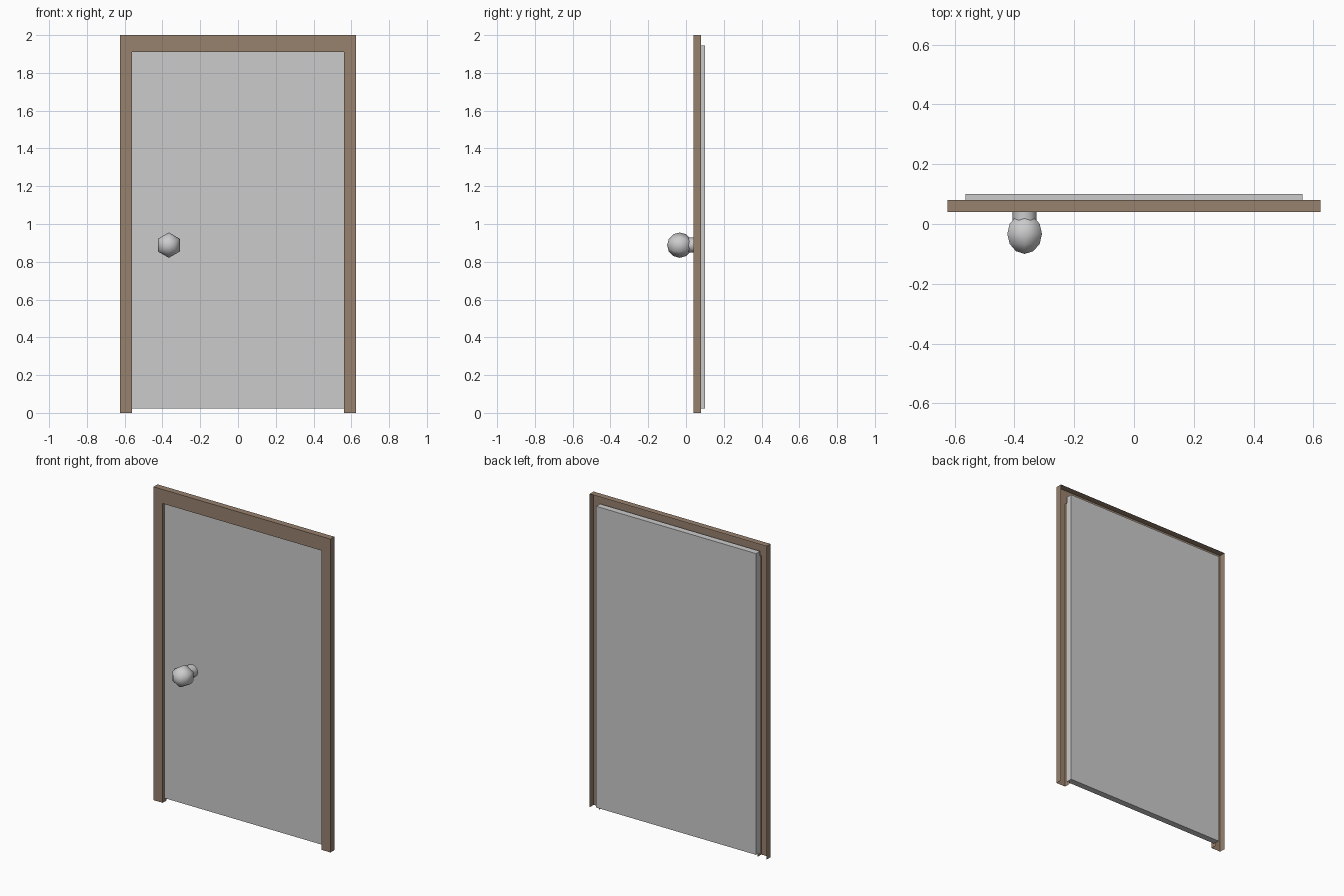
import bpy, bmesh, math

if "Cube" in bpy.data.objects:
    bpy.data.objects.remove(bpy.data.objects["Cube"])

brown = bpy.data.materials.new("brown_wood")
brown.diffuse_color = (0.31, 0.22, 0.155, 1)
brown.use_nodes = True
brown.node_tree.nodes["Principled BSDF"].inputs["Base Color"].default_value = brown.diffuse_color


def make_object(name, bm, material=None):
    mesh = bpy.data.meshes.new(name)
    bm.to_mesh(mesh)
    bm.free()
    obj = bpy.data.objects.new(name, mesh)
    bpy.context.collection.objects.link(obj)
    if material:
        mesh.materials.append(material)
    return obj


def arch(half_width, top):
    return [(-half_width, 0), (-half_width, top), (half_width, top), (half_width, 0)]


# Door frame: a thin architrave shell, open at the back and at the feet
FRONT, BACK = 0.04, 0.08
bm = bmesh.new()
rows = [[bm.verts.new((x, y, z)) for x, z in arch(w, h)]
        for w, h, y in ((0.625, 2.0, BACK), (0.625, 2.0, FRONT),
                        (0.56, 1.91, FRONT), (0.56, 1.91, BACK))]
for a, b in zip(rows, rows[1:]):
    for i in range(3):
        bm.faces.new((a[i], a[i + 1], b[i + 1], b[i]))
bmesh.ops.recalc_face_normals(bm, faces=bm.faces)
bm.normal_update()
# Make the visible front face -y
if sum(f.normal.y for f in bm.faces) > 0:
    bmesh.ops.reverse_faces(bm, faces=bm.faces)
make_object("door_frame", bm, brown)

# Door leaf, set slightly behind the frame
bm = bmesh.new()
bmesh.ops.create_cube(bm, size=1)
bmesh.ops.scale(bm, verts=bm.verts, vec=(1.128, 0.04, 1.923))
bmesh.ops.translate(bm, verts=bm.verts, vec=(0, 0.08, 0.9835))
make_object("door_panel", bm)

# Knob: six-sided ball with its pole facing forward
KNOB_X, KNOB_Z = -0.366, 0.888
bpy.ops.mesh.primitive_uv_sphere_add(segments=6, ring_count=6, radius=0.067,
                                     location=(KNOB_X, -0.033, KNOB_Z),
                                     rotation=(math.pi / 2, 0, 0))
bpy.context.object.name = "door_knob"
bpy.ops.object.shade_smooth()

# Knob stem running back into the door
bpy.ops.mesh.primitive_cylinder_add(vertices=12, radius=0.04, depth=0.07,
                                    location=(KNOB_X, 0.03, KNOB_Z),
                                    rotation=(math.pi / 2, 0, 0))
bpy.context.object.name = "knob_stem"
bpy.ops.object.shade_smooth_by_angle(angle=math.radians(40))
